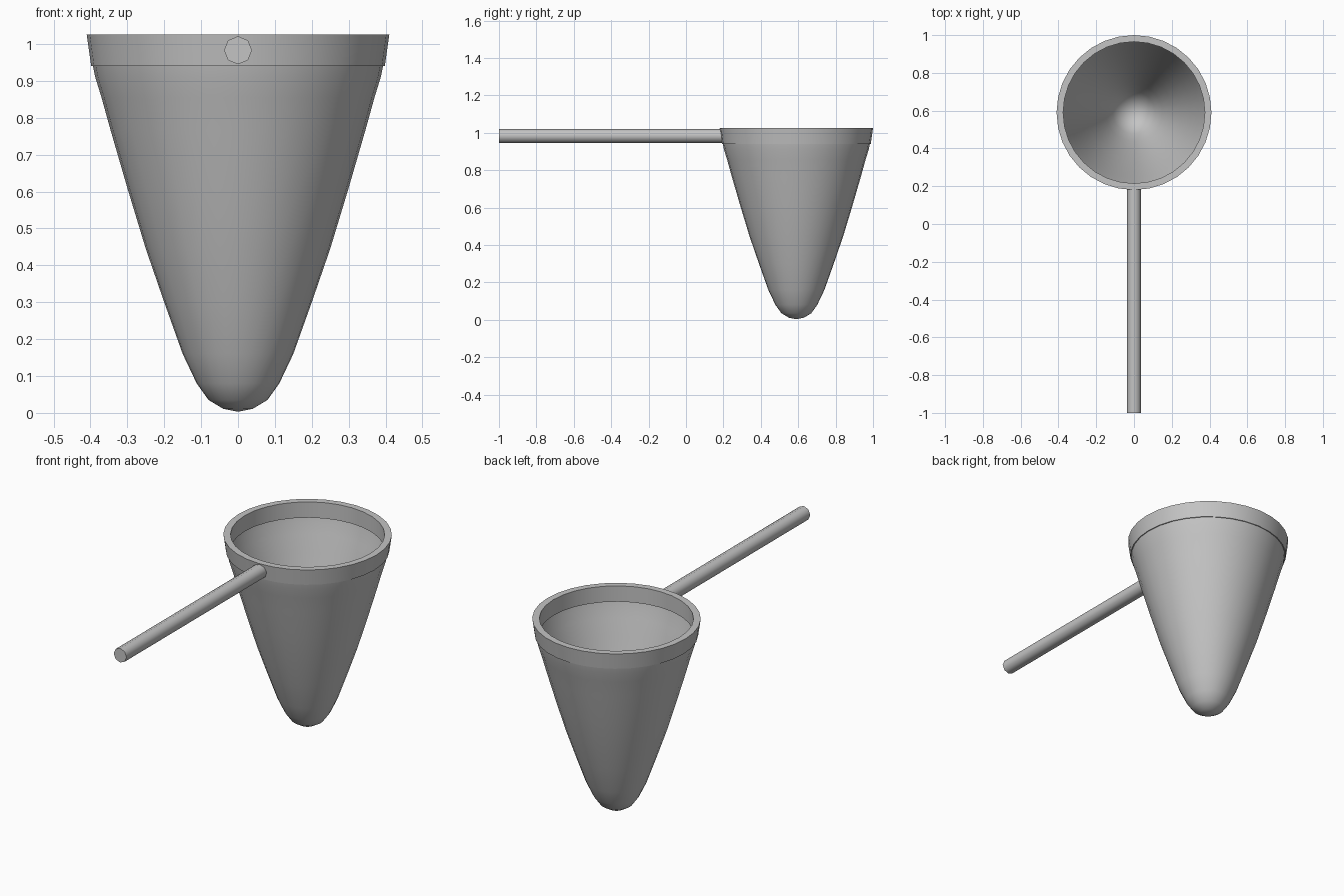
import bpy, bmesh, math

if "Cube" in bpy.data.objects:
    bpy.data.objects.remove(bpy.data.objects["Cube"])

CY = 0.59       # centre of the hoop along y
SEGMENTS = 32

grey = bpy.data.materials.new("plain_grey")
grey.diffuse_color = (0.55, 0.55, 0.55, 1)
grey.use_nodes = True
grey.node_tree.nodes["Principled BSDF"].inputs["Base Color"].default_value = grey.diffuse_color


def lathe(name, profile, closed):
    """Revolve (radius, z) points around the hoop axis."""
    bm = bmesh.new()
    rings = []
    for r, z in profile:
        if r == 0:
            rings.append([bm.verts.new((0, CY, z))] * SEGMENTS)
        else:
            rings.append([bm.verts.new((r * math.cos(a), CY + r * math.sin(a), z))
                          for a in (2 * math.pi * i / SEGMENTS for i in range(SEGMENTS))])
    pairs = list(zip(rings, rings[1:]))
    if closed:
        pairs.append((rings[-1], rings[0]))
    for low, high in pairs:
        for i in range(SEGMENTS):
            j = (i + 1) % SEGMENTS
            corners = [low[i], low[j], high[j], high[i]]
            bm.faces.new(list(dict.fromkeys(corners)))
    mesh = bpy.data.meshes.new(name)
    bm.to_mesh(mesh)
    bm.free()
    obj = bpy.data.objects.new(name, mesh)
    bpy.context.collection.objects.link(obj)
    finish(obj)


def finish(obj):
    obj.data.materials.append(grey)
    bpy.ops.object.select_all(action='DESELECT')
    obj.select_set(True)
    bpy.context.view_layer.objects.active = obj
    bpy.ops.object.shade_smooth_by_angle(angle=math.radians(50))


# Deep open bag with a rounded tip
lathe("net_bag", [(0, 0.003), (0.04, 0.011), (0.08, 0.035), (0.112, 0.08),
                  (0.15, 0.16), (0.2, 0.3), (0.25, 0.445), (0.3, 0.61),
                  (0.345, 0.765), (0.37, 0.855), (0.387, 0.91), (0.394, 0.945)], False)

# Hoop around the mouth, slightly flared outside
lathe("hoop", [(0.398, 0.94), (0.41, 1.025), (0.375, 1.025), (0.375, 0.94)], True)

# Straight eight-sided handle
bpy.ops.mesh.primitive_cylinder_add(vertices=8, radius=0.038, depth=1.2,
                                    location=(0, -0.4, 0.983),
                                    rotation=(math.pi / 2, 0, 0))
handle = bpy.context.object
handle.name = "handle"
finish(handle)
